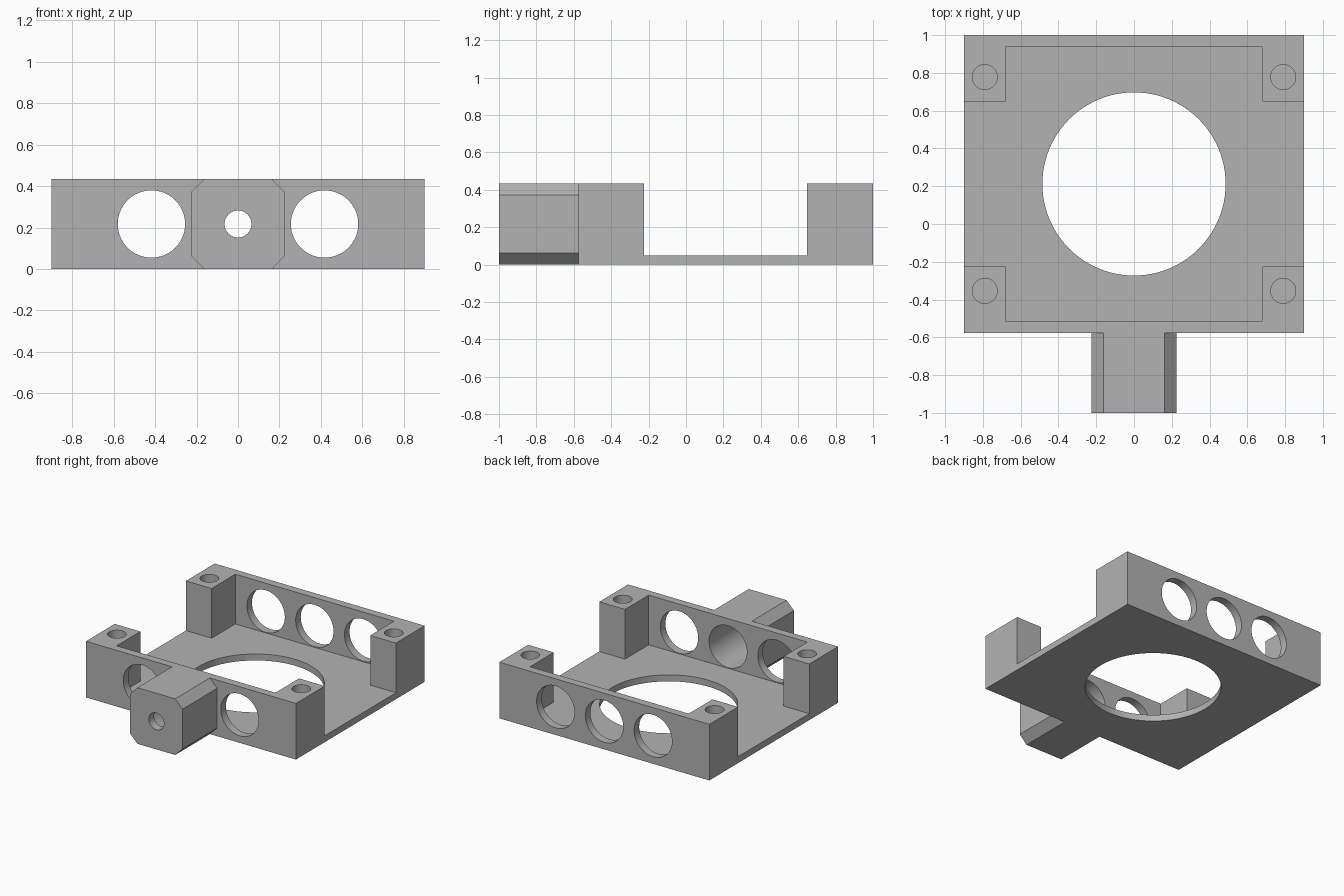
import bpy, bmesh, math
from mathutils import Matrix, Vector

default = bpy.data.objects.get("Cube")
if default:
    bpy.data.objects.remove(default, do_unlink=True)

WIDTH, HEIGHT, FLOOR = 0.9, 0.435, 0.05
FRONT, BACK = -0.576, 1.0
MID_Y, MID_Z = (FRONT + BACK) / 2, HEIGHT / 2
WALL = 0.062
PORT_R, SCREW_R = 0.1625, 0.066

grey = bpy.data.materials.new("plain_grey")
grey.use_nodes = True
colour = (0.45, 0.45, 0.45, 1)
grey.diffuse_color = colour
grey.node_tree.nodes["Principled BSDF"].inputs["Base Color"].default_value = colour


def make_object(name, bm):
    bmesh.ops.recalc_face_normals(bm, faces=bm.faces)
    mesh = bpy.data.meshes.new(name)
    bm.to_mesh(mesh)
    bm.free()
    mesh.materials.append(grey)
    obj = bpy.data.objects.new(name, mesh)
    bpy.context.collection.objects.link(obj)
    return obj


def box(name, low, high):
    low, high = Vector(low), Vector(high)
    bm = bmesh.new()
    bmesh.ops.create_cube(bm, size=1)
    bmesh.ops.scale(bm, vec=high - low, verts=bm.verts)
    bmesh.ops.translate(bm, vec=(low + high) / 2, verts=bm.verts)
    return make_object(name, bm)


def cylinder(name, radius, start, end, segments=64):
    start, end = Vector(start), Vector(end)
    axis = end - start
    turn = axis.to_track_quat('Z', 'Y').to_matrix().to_4x4()
    bm = bmesh.new()
    bmesh.ops.create_cone(bm, cap_ends=True, segments=segments, radius1=radius,
                          radius2=radius, depth=axis.length,
                          matrix=Matrix.Translation((start + end) / 2) @ turn)
    return make_object(name, bm)


def combine(target, tool, operation='DIFFERENCE'):
    mod = target.modifiers.new(tool.name, 'BOOLEAN')
    mod.operation, mod.solver, mod.object = operation, 'EXACT', tool
    bpy.context.view_layer.objects.active = target
    bpy.ops.object.modifier_apply(modifier=mod.name)
    bpy.data.objects.remove(tool, do_unlink=True)


# Tray with two end walls and four corner posts
body = box("mounting_bracket", (-WIDTH, FRONT, 0), (WIDTH, BACK, HEIGHT))
combine(body, box("side_opening", (-1.2, -0.224, FLOOR), (1.2, 0.648, 1)))
combine(body, box("inner_pocket", (-0.68, FRONT + WALL, FLOOR), (0.68, BACK - WALL, 1)))

# Chamfered boss on the front wall, overlapping the wall slightly
half, cut = 0.225, 0.063
quarter = [(half, MID_Z - cut), (half - cut, MID_Z)]
outline = quarter + [(-x, z) for x, z in reversed(quarter)]
outline += [(x, -z) for x, z in reversed(outline)]
bm = bmesh.new()
face = bm.faces.new([bm.verts.new((x, -1, MID_Z + z)) for x, z in outline])
moved = bmesh.ops.extrude_face_region(bm, geom=[face])["geom"]
bmesh.ops.translate(bm, vec=(0, FRONT + WALL / 2 + 1, 0),
                    verts=[v for v in moved if isinstance(v, bmesh.types.BMVert)])
combine(body, make_object("front_boss", bm), 'UNION')

# Large round opening in the floor
combine(body, cylinder("floor_opening", 0.485, (0, MID_Y, -0.2), (0, MID_Y, 0.2), 96))

# Side ports run through both walls; the middle bore stops inside the boss
for x, start in ((-0.418, -0.8), (0, -0.935), (0.418, -0.8)):
    combine(body, cylinder("wall_port", PORT_R, (x, start, MID_Z), (x, 1.2, MID_Z)))
combine(body, cylinder("boss_hole", 0.065, (0, -1.2, MID_Z), (0, -0.7, MID_Z)))

# Blind screw holes in the corner posts
for x in (-0.79, 0.79):
    for y in (MID_Y - 0.566, MID_Y + 0.566):
        combine(body, cylinder("screw_hole", SCREW_R, (x, y, FLOOR), (x, y, 1), 48))

bpy.ops.object.select_all(action='DESELECT')
body.select_set(True)
bpy.context.view_layer.objects.active = body
bpy.ops.object.shade_smooth_by_angle(angle=math.radians(30))
